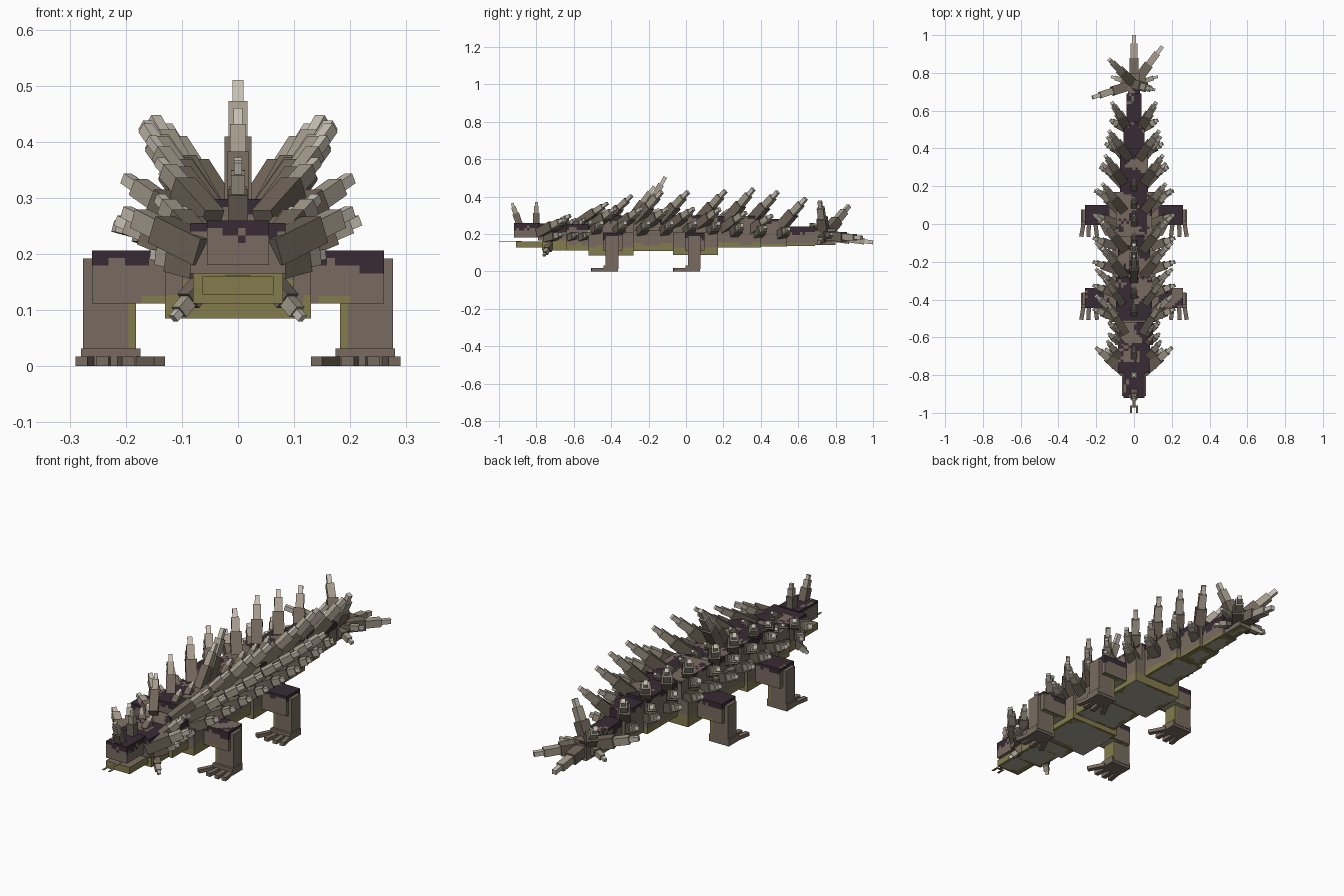
import bpy, bmesh, random
from mathutils import Vector, Matrix, noise

if "Cube" in bpy.data.objects:
    bpy.data.objects.remove(bpy.data.objects["Cube"])
random.seed(4)


def material(name, rgb):
    m = bpy.data.materials.new(name)
    m.use_nodes = True
    m.diffuse_color = (*rgb, 1)
    m.node_tree.nodes["Principled BSDF"].inputs["Base Color"].default_value = (*rgb, 1)
    return m


MATS = [material("hide brown", (.19, .148, .117)),
        material("flank olive", (.23, .20, .075)),
        material("back purple", (.042, .024, .036)),
        material("spike root brown", (.165, .132, .102)),
        material("spike horn tan", (.37, .325, .26)),
        material("spike tip pale", (.57, .52, .45)),
        material("eye dark", (.02, .015, .02)),
        material("belly grey", (.40, .36, .30))]
HIDE, OLIVE, PURPLE, ROOT, HORN, TIP, EYE, BELLY = range(8)


def finish(bm, name):
    me = bpy.data.meshes.new(name)
    bm.to_mesh(me)
    bm.free()
    for m in MATS:
        me.materials.append(m)
    ob = bpy.data.objects.new(name, me)
    bpy.context.collection.objects.link(ob)
    return ob


def add_box(bm, mat, matrix):
    geo = bmesh.ops.create_cube(bm, size=1, matrix=matrix)
    for f in {f for v in geo["verts"] for f in v.link_faces}:
        f.material_index = mat


def span(x, y, z):
    """Matrix that fits a unit cube to three (low, high) ranges."""
    lo, hi = Vector((x[0], y[0], z[0])), Vector((x[1], y[1], z[1]))
    return Matrix.Translation((lo + hi) / 2) @ Matrix.Diagonal((*(hi - lo), 1))


def hide_box(name, x, y, z, olive=0, purple=0, step=.014):
    """Box cut into small cells, coloured by height and blotches."""
    bm = bmesh.new()
    add_box(bm, HIDE, span(x, y, z))
    for axis, (a, b) in enumerate((x, y, z)):
        normal = Vector([float(i == axis) for i in range(3)])
        count = max(1, round((b - a) / step))
        for i in range(1, count):
            bmesh.ops.bisect_plane(bm, geom=bm.verts[:] + bm.edges[:] + bm.faces[:],
                                   plane_co=normal * (a + (b - a) * i / count), plane_no=normal)
    bm.normal_update()
    for f in bm.faces:
        c = f.calc_center_median()
        blotch = noise.noise(c * 11)
        if f.normal.z < -.5:
            if olive:
                rim = min(c.x - x[0], x[1] - c.x, c.y - y[0], y[1] - c.y)
                f.material_index = BELLY if rim + blotch * .03 > .012 else OLIVE
        elif f.normal.z > .5:
            if purple and blotch + random.uniform(-.15, .15) > .35 - purple:
                f.material_index = PURPLE
        elif c.z < olive + blotch * .025:
            f.material_index = OLIVE
        elif purple and c.z > z[1] - .04 * (purple + blotch + random.uniform(-.2, .2)):
            f.material_index = PURPLE
    return finish(bm, name)


def spike(bm, base, tip, w):
    """Three stacked boxes, narrowing from base to tip."""
    base, tip = Vector(base), Vector(tip)
    d = tip - base
    turn = d.to_track_quat('Z', 'Y').to_matrix().to_4x4()
    for a, b, k, mat in ((-.1, .52, 1, ROOT), (.4, .82, .7, HORN), (.75, 1, .42, TIP)):
        size = Matrix.Diagonal((w * k, w * k, d.length * (b - a), 1))
        add_box(bm, mat, Matrix.Translation(base + d * (a + b) / 2) @ turn @ size)


def spike_row(name, spikes, mirror=True):
    bm = bmesh.new()
    for base, tip, w in spikes:
        for s in ((1, -1) if mirror else (1,)):
            spike(bm, (base[0] * s, *base[1:]), (tip[0] * s, *tip[1:]), w)
    return finish(bm, name)


# Trunk, neck and tail: name, half width, y range, z range, olive height, purple amount
for name, w, y, z, olive, purple in (
        ("shoulders_lower", .13, (-.52, -.28), (.085, .21), .13, 0),
        ("shoulders_upper", .095, (-.51, -.28), (.20, .298), 0, .5),
        ("waist_lower", .115, (-.28, -.07), (.11, .22), .145, 0),
        ("waist_upper", .085, (-.28, -.07), (.21, .288), 0, .3),
        ("hips_lower", .13, (-.07, .17), (.088, .21), .13, 0),
        ("hips_upper", .095, (-.07, .17), (.20, .298), 0, .4),
        ("tail_base", .075, (.17, .40), (.128, .295), .15, .6),
        ("tail_middle", .055, (.40, .54), (.133, .28), .15, .6),
        ("tail_end", .04, (.54, .69), (.135, .24), .15, .6),
        ("tail_knob", .032, (.69, .80), (.14, .23), .15, .4),
        ("neck", .10, (-.64, -.52), (.112, .25), .15, .4)):
    hide_box(name, (-w, w), y, z, olive, purple)

# Head: skull, snout, lower jaw, eyes and forked tongue
hide_box("skull", (-.085, .085), (-.79, -.63), (.165, .255), 0, .65)
hide_box("snout", (-.055, .055), (-.92, -.78), (.18, .26), 0, .6)
hide_box("lower_jaw", (-.063, .063), (-.91, -.70), (.128, .16), .2)
hide_box("jaw_hinge", (-.08, .08), (-.77, -.62), (.112, .168), .2)
bm = bmesh.new()
for s in (-.0855, .0855):
    add_box(bm, EYE, span((s - .001, s + .001), (-.78, -.755), (.215, .235)))
finish(bm, "eyes")
bm = bmesh.new()
add_box(bm, ROOT, span((-.007, .007), (-.97, -.88), (.161, .162)))
for s in (-.016, .016):
    add_box(bm, ROOT, span((s - .006, s + .006), (-1, -.965), (.161, .162)))
add_box(bm, ROOT, span((-.022, .022), (-.972, -.96), (.161, .162)))
finish(bm, "tongue")

# Legs with splayed toes
for side, s in (("left", 1), ("right", -1)):
    for end, y0 in (("front", -.43), ("hind", .01)):
        def xr(a, b):
            return tuple(sorted((a * s, b * s)))
        hide_box(f"{side}_{end}_thigh", xr(.10, .26), (y0 - .015, y0 + .09), (.112, .206), .113, .6)
        leg = hide_box(f"{side}_{end}_leg", xr(.182, .276), (y0, y0 + .068), (.012, .192))
        for p in leg.data.polygons:
            if p.center.x * s < .197 and .03 < p.center.z < .12:
                p.material_index = OLIVE
        bm = bmesh.new()
        add_box(bm, HIDE, span(xr(.174, .28), (y0 - .012, y0 + .066), (0, .032)))
        for x, turn in ((.176, -.48), (.205, -.12), (.238, .05), (.266, .17)):
            place = Matrix.Translation((x * s, y0, .009)) @ Matrix.Rotation(turn * s, 4, 'Z')
            add_box(bm, HIDE, place @ span((-.011, .011), (-.078, .01), (-.009, .008)))
        finish(bm, f"{side}_{end}_foot")

# Large paired back spikes: tip y, tip z, tip x
tall = ((-.42, .365, .14), (-.29, .405, .155), (-.13, .425, .165), (.01, .425, .165),
        (.21, .43, .165), (.36, .44, .15), (.49, .425, .13), (.64, .39, .115))
spike_row("upper_back_spikes",
          [((.055 if y < .4 else .03, y - .14, .27 if y < .6 else .23), (x, y, z),
            .04 if y < -.2 else .05) for y, z, x in tall])

# Middle row, set between the large ones
rows = []
for i in range(7):
    y = -.42 + .14 * i
    on_tail = max(0, y - .12)
    rows.append(((.08 - on_tail * .1, y - .07, .25 - on_tail * .1),
                 (.20 - on_tail * .2, y + .04, .335 - on_tail * .12), .046))
spike_row("middle_back_spikes", rows)

# Short flank spikes, pointing almost straight out
rows = []
for i in range(9):
    y = -.47 + .125 * i
    on_tail = max(0, y - .12)
    rows.append(((.11 - on_tail * .14, y - .02, .215 - on_tail * .04),
                 (.215 - on_tail * .22, y + .02, .26 - on_tail * .08), .045))
spike_row("flank_spikes", rows)

# Centre crest
spike_row("centre_spikes",
          [((0, -.48 + .095 * i, .285), (0, -.43 + .095 * i, .335), .03) for i in range(8)]
          + [((0, -.30, .28), (0, -.17, .455), .04), ((0, -.24, .28), (0, -.11, .505), .048)], False)

# Neck and head spikes
spike_row("neck_spikes", [((.06, y, .23), (.10, y + .05, .28), .03) for y in (-.64, -.59, -.54)]
          + [((.09, y, .18), (.135, y + .04, .20), .035) for y in (-.62, -.56)])
spike_row("head_horns", [((.07, -.77, .21), (.20, -.655, .275), .05),
                         ((.07, -.72, .22), (.14, -.62, .30), .042),
                         ((.075, -.74, .18), (.15, -.66, .20), .044),
                         ((.06, -.72, .15), (.115, -.76, .085), .034)])
spike_row("nose_and_brow_horns", [((0, -.89, .25), (0, -.93, .365), .036),
                                  ((0, -.80, .25), (0, -.80, .372), .036),
                                  ((0, -.70, .25), (0, -.65, .29), .03)], False)

# Uneven burst of spikes at the tail end
hub = (0, .74, .19)
spike_row("tail_club_spikes",
          [(hub, tip, .05) for tip in ((0, 1, .155), (.15, .94, .18), (-.13, .87, .35),
                                       (-.22, .67, .25), (.09, .715, .375))]
          + [(hub, tip, .036) for tip in ((.125, .78, .2), (-.12, .78, .16), (.11, .71, .15))], False)
